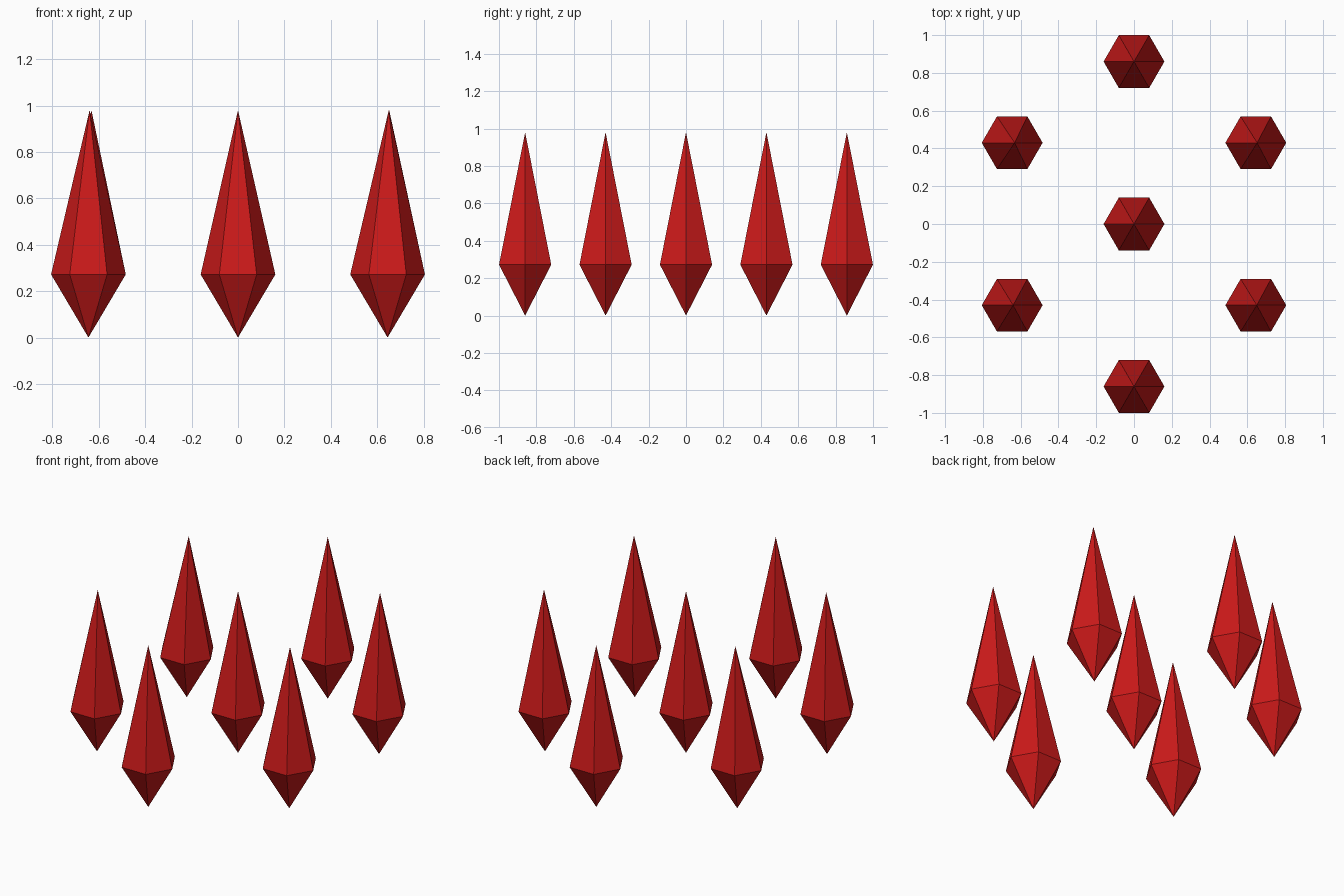
import bpy, bmesh
from math import cos, sin, pi

if "Cube" in bpy.data.objects:
    bpy.data.objects.remove(bpy.data.objects["Cube"])

RADIUS, BELT, TOP = 0.161, 0.272, 0.98

red = bpy.data.materials.new("red")
red.diffuse_color = (0.6, 0.01, 0.01, 1)
red.use_nodes = True
red.node_tree.nodes["Principled BSDF"].inputs["Base Color"].default_value = red.diffuse_color


def crystal(name, x, y, lean=0.0):
    """Six-sided double pyramid standing on its short point."""
    bm = bmesh.new()
    belt = [bm.verts.new((RADIUS * cos(i * pi / 3), RADIUS * sin(i * pi / 3), BELT))
            for i in range(6)]
    bottom = bm.verts.new((0, 0, 0))
    top = bm.verts.new((lean, 0, TOP))
    for i in range(6):
        a, b = belt[i], belt[(i + 1) % 6]
        bm.faces.new((a, b, top))
        bm.faces.new((b, a, bottom))
    mesh = bpy.data.meshes.new(name)
    bm.to_mesh(mesh)
    bm.free()
    mesh.materials.append(red)
    obj = bpy.data.objects.new(name, mesh)
    obj.location = (x, y, 0)
    bpy.context.collection.objects.link(obj)


# Column of three along the middle
crystal("crystal_centre", 0, 0)
crystal("crystal_front", 0, -0.86)
crystal("crystal_back", 0, 0.86)

# Four at the sides, with slightly off-centre tips
crystal("crystal_back_left", -0.645, 0.43, 0.013)
crystal("crystal_front_left", -0.645, -0.43, 0.005)
crystal("crystal_back_right", 0.645, 0.43, 0.007)
crystal("crystal_front_right", 0.645, -0.43, 0.005)
